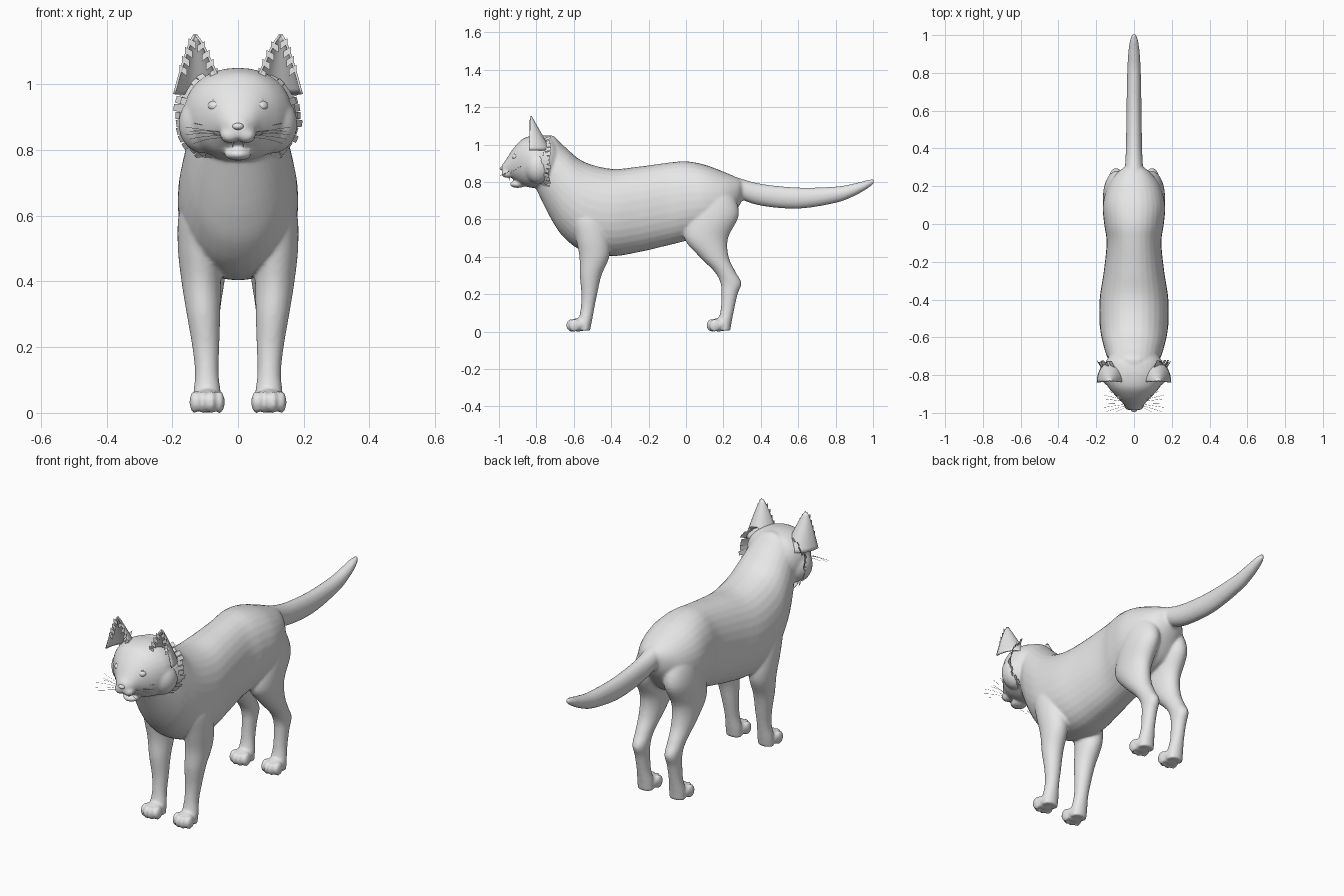
import bpy, bmesh, math, random
from mathutils import Matrix, Vector

if "Cube" in bpy.data.objects:
    bpy.data.objects.remove(bpy.data.objects["Cube"])

random.seed(4)
fur = bpy.data.materials.new("light_grey")
fur.diffuse_color = (0.8, 0.8, 0.8, 1)
fur.use_nodes = True
fur.node_tree.nodes["Principled BSDF"].inputs["Base Color"].default_value = fur.diffuse_color


def finish(bm, name, smooth=True):
    me = bpy.data.meshes.new(name)
    bm.to_mesh(me)
    bm.free()
    me.materials.append(fur)
    for p in me.polygons:
        p.use_smooth = smooth
    ob = bpy.data.objects.new(name, me)
    bpy.context.collection.objects.link(ob)
    return ob


def resample(rows, steps=5):
    """Smooth curve through the given section rows."""
    out = []
    for i in range(len(rows) - 1):
        a, b, c, d = (rows[max(i - 1, 0)], rows[i], rows[i + 1], rows[min(i + 2, len(rows) - 1)])
        for k in range(steps):
            t = k / steps
            out.append([0.5 * (2 * q + (r - p) * t + (2 * p - 5 * q + 4 * r - s) * t * t
                               + (3 * q - p - 3 * r + s) * t ** 3)
                        for p, q, r, s in zip(a, b, c, d)])
    return out + [list(rows[-1])]


def skin(bm, rings):
    vs = [[bm.verts.new(p) for p in ring] for ring in rings]
    n = len(vs[0])
    for a, b in zip(vs, vs[1:]):
        for i in range(n):
            bm.faces.new((a[i], a[(i + 1) % n], b[(i + 1) % n], b[i]))
    bm.faces.new(vs[0])
    bm.faces.new(vs[-1][::-1])


def oval(power=2.0, n=32):
    for i in range(n):
        c, s = math.cos(math.tau * i / n), math.sin(math.tau * i / n)
        yield (math.copysign(abs(c) ** (2 / power), c), math.copysign(abs(s) ** (2 / power), s))


def loft_y(bm, rows, power=2.0):
    """Rows are y, top, bottom, half width."""
    skin(bm, [[(c * w, y, (t + b) / 2 + s * (t - b) / 2) for c, s in oval(power)]
              for y, t, b, w in resample(rows)])


def loft_z(bm, rows, side):
    """Rows are z, x, y, x radius, y radius."""
    skin(bm, [[(side * (x + c * rx), y + s * ry, z) for c, s in oval()]
              for z, x, y, rx, ry in resample(rows)])


def ball(bm, centre, radii, turn=0.0):
    m = Matrix.Translation(centre) @ Matrix.Rotation(turn, 4, 'Y') @ Matrix.Diagonal((*radii, 1))
    bmesh.ops.create_uvsphere(bm, u_segments=24, v_segments=14, radius=1, matrix=m)


bm = bmesh.new()
# torso and neck
loft_y(bm, [(-.80, 1.02, .76, .09), (-.72, 1.05, .60, .135), (-.65, .99, .50, .16),
            (-.55, .91, .43, .18), (-.40, .87, .403, .182), (-.25, .882, .425, .16),
            (-.10, .902, .46, .145), (0, .91, .485, .158), (.10, .892, .515, .165),
            (.20, .855, .56, .14), (.27, .825, .65, .09), (.30, .81, .70, .05)], 2.15)
# tail
loft_y(bm, [(.18, .85, .74, .06), (.27, .825, .715, .05), (.40, .79, .673, .043),
            (.60, .77, .657, .04), (.80, .775, .688, .036), (.90, .792, .725, .031),
            (.97, .81, .765, .022), (1.005, .815, .79, .009)])
# head
loft_y(bm, [(-.985, .89, .842, .024), (-.965, .915, .832, .046), (-.94, .955, .825, .068),
            (-.91, .995, .805, .097), (-.87, 1.032, .78, .132), (-.82, 1.047, .768, .16),
            (-.77, 1.05, .77, .163), (-.72, 1.04, .79, .145), (-.68, 1.0, .82, .11)], 2.15)
# lower jaw
ball(bm, (0, -.90, .787), (.042, .042, .019))
for s in (-1, 1):
    # cheek and muzzle pad
    ball(bm, (s * .105, -.79, .88), (.076, .075, .09))
    ball(bm, (s * .024, -.955, .845), (.031, .032, .024))
    # front leg
    loft_z(bm, [(.66, .10, -.53, .055, .08), (.60, .115, -.52, .066, .095),
                (.50, .117, -.50, .066, .09), (.40, .112, -.49, .06, .08),
                (.30, .105, -.51, .051, .058), (.20, .098, -.517, .041, .042),
                (.12, .095, -.527, .036, .036), (.05, .094, -.54, .043, .036),
                (.005, .094, -.545, .042, .032)], s)
    # hind leg
    loft_z(bm, [(.78, .07, .13, .05, .08), (.72, .08, .145, .07, .115),
                (.62, .09, .145, .074, .137), (.50, .094, .108, .066, .117),
                (.40, .096, .15, .055, .078), (.32, .096, .208, .043, .056),
                (.26, .095, .24, .038, .056), (.20, .095, .233, .035, .043),
                (.12, .095, .222, .034, .036), (.05, .094, .208, .042, .036),
                (.005, .094, .205, .042, .032)], s)
    # paws with four toes
    for y in (-.575, .175):
        ball(bm, (s * .094, y, .036), (.05, .05, .036))
        for k, dx in enumerate((-.038, -.0135, .0135, .038)):
            fwd = .036 if k in (1, 2) else .022
            ball(bm, (s * .094 + dx, y - fwd, .033), (.0155, .03, .034))
bmesh.ops.recalc_face_normals(bm, faces=bm.faces)
body = finish(bm, "body")
mod = body.modifiers.new("blend", 'REMESH')
mod.mode = 'VOXEL'
mod.voxel_size = .007
mod.use_smooth_shade = True
mod = body.modifiers.new("soften", 'SMOOTH')
mod.factor, mod.iterations = .5, 5

# ears: forward-opening half cones
for s, side in ((-1, "left"), (1, "right")):
    bm = bmesh.new()
    rows = []
    for j in range(11):
        t = j / 10
        w = .074 * (1 - t) ** .8 + .003
        depth = .11 * (1 - t) + .004
        row = []
        for i in range(17):
            a = math.pi * (i / 16 - .5)
            row.append(bm.verts.new((s * (.117 + .013 * t + w * math.sin(a)),
                                     -.84 + .008 * t + depth * math.cos(a), .97 + .18 * t)))
        rows.append(row)
    for a, b in zip(rows, rows[1:]):
        for i in range(16):
            bm.faces.new((a[i], a[i + 1], b[i + 1], b[i]))
    bmesh.ops.recalc_face_normals(bm, faces=bm.faces)
    ear = finish(bm, side + "_ear")
    mod = ear.modifiers.new("thickness", 'SOLIDIFY')
    mod.thickness, mod.offset = .007, 0

# eyes with lids
for s, side in ((-1, "left"), (1, "right")):
    bm = bmesh.new()
    ball(bm, (s * .067, -.908, .933), (.025, .022, .018), -s * .15)
    finish(bm, side + "_eye")
    bm = bmesh.new()
    rings = []
    for i in range(29):
        a = math.tau * i / 28
        mid = Vector((math.cos(a) * .026, 0, math.sin(a) * .019))
        out = mid.normalized()
        rings.append([mid + (out * math.cos(b) + Vector((0, math.sin(b), 0))) * .004
                      for b in (math.tau * k / 8 for k in range(8))])
    skin(bm, rings)
    bm.transform(Matrix.Translation((s * .067, -.917, .933)) @ Matrix.Rotation(s * .5, 4, 'Z')
                 @ Matrix.Rotation(-s * .15, 4, 'Y'))
    finish(bm, side + "_eyelid")

# nose
bm = bmesh.new()
ball(bm, (0, -.98, .872), (.018, .016, .011))
finish(bm, "nose")

# fangs
bm = bmesh.new()
for s in (-1, 1):
    bmesh.ops.create_cone(bm, cap_ends=True, segments=8, radius1=.001, radius2=.004, depth=.02,
                          matrix=Matrix.Translation((s * .016, -.945, .818)))
finish(bm, "fangs")

# cheek ruff: rows of small plates fanning out behind the face
bm = bmesh.new()


def plate(base, tip, across):
    bm.faces.new([bm.verts.new(p) for p in (base - across, base + across,
                                            tip + across * .8, tip - across * .8)])


for s in (-1, 1):
    for layer in range(2):
        for i in range(14):
            a = math.radians(-58 + 8.3 * i)
            out = Vector((s * math.cos(a), 0, math.sin(a)))
            r0 = .148 - .01 * layer
            r1 = .188 + .012 * random.random() - .016 * layer
            tangent = Vector((-s * math.sin(a), 0, math.cos(a))) * .013
            c = Vector((0, -.79 - .03 * layer, .905))
            base = c + Vector((out.x * r0, -.015, out.z * r0 * .88))
            tip = c + Vector((out.x * r1, .055 + .015 * random.random(), out.z * r1 * .88))
            plate(base, tip, tangent)
    # tufts along the ear edges
    for t, edge in ((.4, 1), (.55, 1), (.7, 1), (.85, 1), (.35, -1), (.5, -1), (.65, -1), (.8, -1)):
        w = .074 * (1 - t) ** .8
        p = Vector((s * (.117 + .013 * t + edge * w), -.835, .97 + .18 * t))
        plate(p - Vector((s * edge * .016, 0, .006)), p + Vector((s * edge * .007, -.002, .009)),
              Vector((0, 0, .011)))
finish(bm, "cheek_ruff", False)

# whiskers
cu = bpy.data.curves.new("whiskers", 'CURVE')
cu.dimensions = '3D'
cu.bevel_depth, cu.bevel_resolution = .0007, 0
cu.materials.append(fur)
for s in (-1, 1):
    for i in range(7):
        z = .838 + .004 * (i % 4)
        y = -.965 + .006 * i
        reach = .10 + .012 * (i % 3)
        sp = cu.splines.new('POLY')
        sp.points.add(5)
        for k, pt in enumerate(sp.points):
            t = k / 5
            pt.co = (s * (.036 + reach * t), max(y - .05 * t + .016 * i * t, -.995),
                     z + (i - 2) * .009 * t + .02 * t * (1 - t), 1)
bpy.context.collection.objects.link(bpy.data.objects.new("whiskers", cu))
